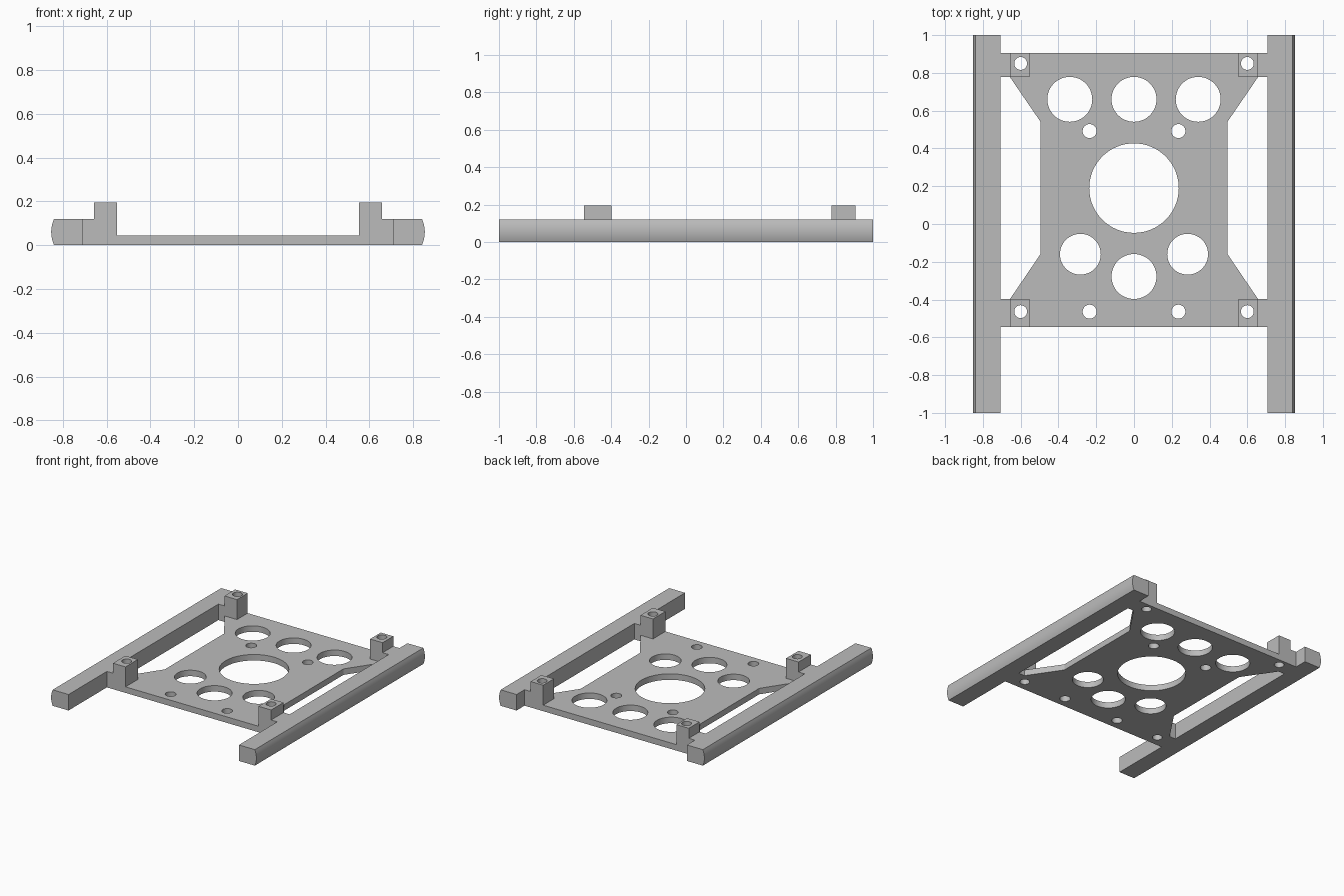
import bpy
import math

if "Cube" in bpy.data.objects:
    bpy.data.objects.remove(bpy.data.objects["Cube"], do_unlink=True)

grey = bpy.data.materials.new("light grey")
grey.use_nodes = True
colour = (0.5, 0.5, 0.5, 1)
grey.diffuse_color = colour
grey.node_tree.nodes["Principled BSDF"].inputs["Base Color"].default_value = colour

PLATE_TOP, RAIL_TOP, POST_TOP = 0.045, 0.12, 0.195
RAIL_IN, RAIL_OUT, BULGE = 0.708, 0.84, 0.013
POST_IN, POST_OUT = 0.553, 0.657
BACK, FRONT = (0.778, 0.905), (-0.545, -0.398)


def circle(x, y, r, n=48):
    return [(x + r * math.cos(2 * math.pi * i / n),
             y + r * math.sin(2 * math.pi * i / n)) for i in range(n)]


def rectangle(x0, x1, y0, y1):
    return [(x0, y0), (x1, y0), (x1, y1), (x0, y1)]


def extrude(name, loops, low, high):
    """Fill the first loop, leave the others as holes, extrude low to high."""
    curve = bpy.data.curves.new(name, "CURVE")
    curve.dimensions = "2D"
    curve.fill_mode = "BOTH"
    curve.extrude = (high - low) / 2
    for loop in loops:
        spline = curve.splines.new("POLY")
        spline.points.add(len(loop) - 1)
        for point, (x, y) in zip(spline.points, loop):
            point.co = (x, y, 0, 1)
        spline.use_cyclic_u = True
    obj = bpy.data.objects.new(name, curve)
    bpy.context.collection.objects.link(obj)
    obj.location.z = (low + high) / 2
    bpy.ops.object.select_all(action="DESELECT")
    obj.select_set(True)
    bpy.context.view_layer.objects.active = obj
    bpy.ops.object.convert(target="MESH")
    obj = bpy.context.object
    obj.data.materials.clear()
    obj.data.materials.append(grey)
    bpy.ops.object.transform_apply(location=True, rotation=True, scale=True)
    bpy.ops.object.shade_smooth_by_angle(angle=math.radians(20))
    return obj


# Waisted base plate with its pattern of holes
half = [(RAIL_IN, FRONT[0]), (RAIL_IN, FRONT[1]), (POST_OUT, FRONT[1]),
        (0.496, -0.161), (0.496, 0.543),
        (POST_OUT, BACK[0]), (RAIL_IN, BACK[0]), (RAIL_IN, BACK[1])]
outline = half + [(-x, y) for x, y in reversed(half)]
holes = [circle(0, 0.19, 0.237, 64), circle(0, 0.66, 0.119), circle(0, -0.278, 0.119)]
post_holes = {"back": (0.6, 0.85), "front": (0.6, -0.464)}
for side in (1, -1):
    holes += [circle(side * x, y, r) for x, y, r in (
        (0.34, 0.66, 0.119), (0.284, -0.16, 0.108),
        (0.235, 0.492, 0.037), (0.235, -0.464, 0.037))]
    holes += [circle(side * x, y, 0.034) for x, y in post_holes.values()]
extrude("base_plate", [outline] + holes, 0, PLATE_TOP)

for side, label in ((1, "left"), (-1, "right")):
    # Side rail with a bowed outer face, turned to run front to back
    steps = 8
    profile = [(side * RAIL_IN, 0)]
    for i in range(steps + 1):
        t = i / steps
        profile.append((side * (RAIL_OUT + BULGE * 4 * t * (1 - t)), RAIL_TOP * t))
    profile.append((side * RAIL_IN, RAIL_TOP))
    rail = extrude(label + "_rail", [profile], -1, 1)
    rail.rotation_euler.x = math.pi / 2

    # Drilled mounting posts, each tied to the rail by a lower block
    for end, (y0, y1) in (("front", FRONT), ("back", BACK)):
        x, y = post_holes[end]
        extrude(f"{end}_{label}_post",
                [rectangle(side * POST_IN, side * POST_OUT, y0, y1),
                 circle(side * x, y, 0.034)], PLATE_TOP, POST_TOP)
        extrude(f"{end}_{label}_tie_block",
                [rectangle(side * POST_OUT, side * RAIL_IN, y0, y1)],
                PLATE_TOP, RAIL_TOP)
